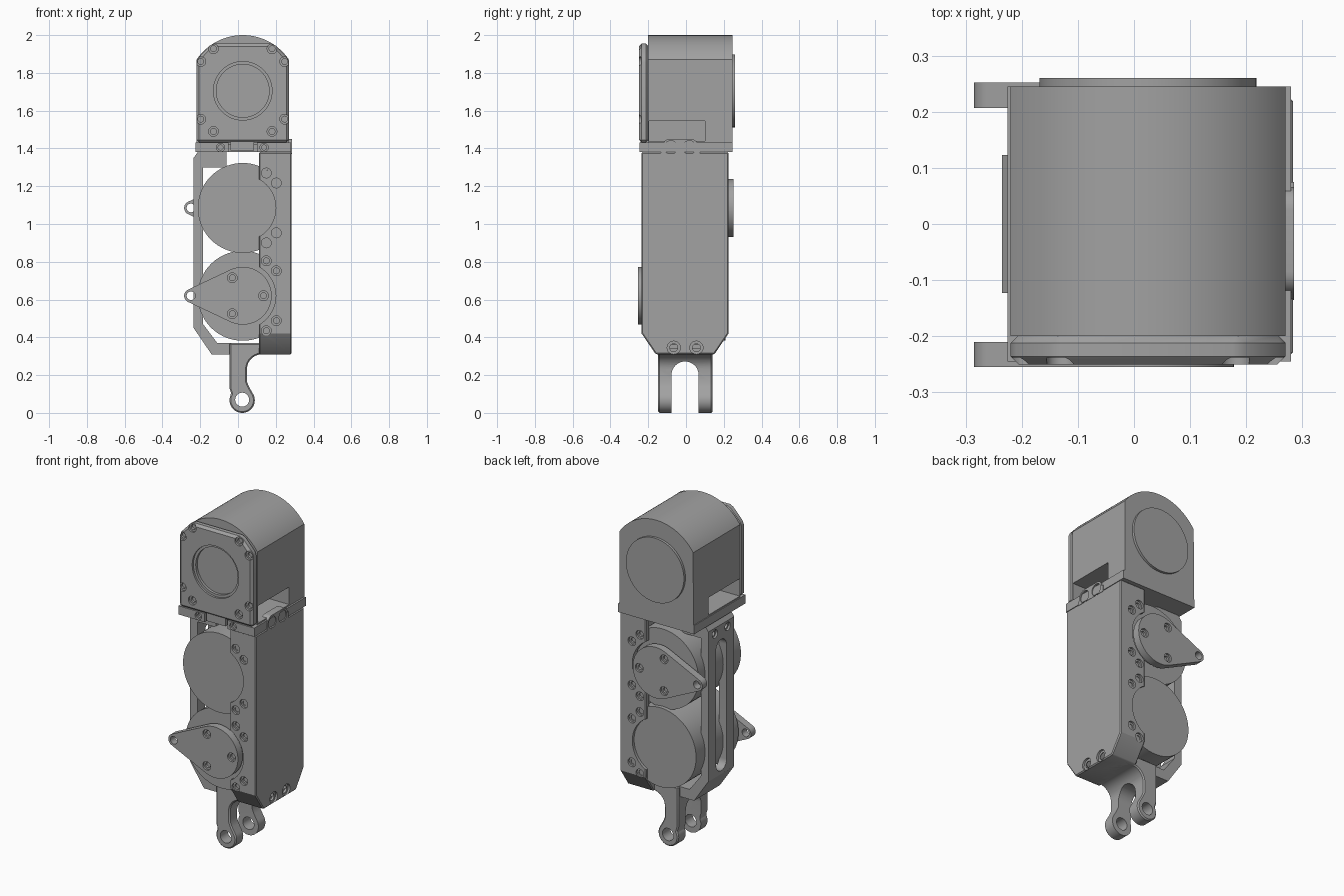
import bpy, bmesh, math
from math import pi, cos, sin, acos
from mathutils import Matrix, Vector

if "Cube" in bpy.data.objects:
    bpy.data.objects.remove(bpy.data.objects["Cube"])

grey = bpy.data.materials.new("machined_grey")
grey.use_nodes = True
COLOUR = (0.36, 0.36, 0.36, 1)
grey.diffuse_color = COLOUR
grey.node_tree.nodes["Principled BSDF"].inputs["Base Color"].default_value = COLOUR

CX = 0.025                       # axis of head, motors and fork
Z_HEAD, Z_UP, Z_LOW = 1.705, 1.085, 0.62


def place(axis, u, v, w):
    return {"x": (w, u, v), "y": (u, w, v), "z": (u, v, w)}[axis]


def make(name, bm):
    bmesh.ops.recalc_face_normals(bm, faces=bm.faces)
    mesh = bpy.data.meshes.new(name)
    bm.to_mesh(mesh)
    bm.free()
    mesh.materials.append(grey)
    obj = bpy.data.objects.new(name, mesh)
    bpy.context.collection.objects.link(obj)
    return obj


def arc(u, v, r, start, end, n=24):
    return [(u + r * cos(start + (end - start) * i / n),
             v + r * sin(start + (end - start) * i / n)) for i in range(n + 1)]


def circle(u, v, r, n=48):
    return arc(u, v, r, 0, 2 * pi, n)[:-1]


def prism(name, pts, axis, a, b):
    bm = bmesh.new()
    ends = [[bm.verts.new(place(axis, u, v, w)) for u, v in pts] for w in (a, b)]
    for end in ends:
        bm.faces.new(end)
    for i in range(len(pts)):
        j = (i + 1) % len(pts)
        bm.faces.new((ends[0][i], ends[0][j], ends[1][j], ends[1][i]))
    return make(name, bm)


def rect(u0, u1, v0, v1):
    return [(u0, v0), (u1, v0), (u1, v1), (u0, v1)]


def apply(obj):
    bpy.context.view_layer.update()
    dg = bpy.context.evaluated_depsgraph_get()
    mesh = bpy.data.meshes.new_from_object(obj.evaluated_get(dg))
    obj.modifiers.clear()
    obj.data = mesh


def chamfer(obj, width):
    mod = obj.modifiers.new("chamfer", "BEVEL")
    mod.width, mod.segments, mod.limit_method = width, 1, "ANGLE"
    mod.angle_limit = math.radians(40)
    apply(obj)


def cut(obj, *cutters):
    for cutter in cutters:
        cutter.hide_render = True
        mod = obj.modifiers.new("cut", "BOOLEAN")
        mod.operation, mod.solver, mod.object = "DIFFERENCE", "EXACT", cutter
        apply(obj)
        bpy.data.objects.remove(cutter)


def screws(obj, axis, surface, inward, centres, r=0.026):
    """Sink stepped screw recesses into a surface."""
    steps = [(r, -0.02), (r, 0.012), (r * 0.6, 0.012), (r * 0.6, 0.025)]
    bm = bmesh.new()
    n = 20
    for u, v in centres:
        rings = [[bm.verts.new(place(axis, p, q, surface + inward * d))
                  for p, q in circle(u, v, rad, n)] for rad, d in steps]
        bm.faces.new(rings[0])
        bm.faces.new(rings[-1])
        for lo, hi in zip(rings, rings[1:]):
            for i in range(n):
                j = (i + 1) % n
                bm.faces.new((lo[i], lo[j], hi[j], hi[i]))
    cut(obj, make("screw_cutter", bm))


# Head housing with arched top and side pockets
HEAD_L, HEAD_R = -0.22, 0.27
a0 = math.atan2(0.165, 0.245)
head = prism("head_housing", [(HEAD_L, 1.42), (HEAD_R, 1.42)]
             + arc(CX, Z_HEAD, 0.295, a0, pi - a0, 40), "y", -0.2, 0.245)
for name, a, b in (("right", 0.14, 0.4), ("left", -0.4, -0.09)):
    cut(head, prism(name, rect(-0.2 + 0.003, 0.1, 1.44, 1.545), "x", a, b))

# Head base with the front notch
base = prism("head_base", rect(-0.225, 0.28, -0.245, 0.245), "z", 1.38, 1.432)
cut(base, prism("notch", rect(-0.05, 0.1, -0.3, -0.17), "z", 1.3, 1.5))
screws(base, "y", -0.245, 1, [(-0.093, 1.405), (0.138, 1.405)], 0.022)

# Front cover: clipped corners, recessed window, screws
cover = prism("front_cover", [(HEAD_L, 1.432), (HEAD_R, 1.432), (HEAD_R, 1.87), (0.19, 1.955),
                              (-0.14, 1.955), (HEAD_L, 1.87)], "y", -0.25, -0.198)
chamfer(cover, 0.014)
cut(cover, prism("window", circle(CX, Z_HEAD, 0.155, 64), "y", -0.3, -0.222))
screws(cover, "y", -0.25, 1, [(CX + s * dx, z) for s in (-1, 1) for dx, z in
                              ((0.222, 1.86), (0.155, 1.928), (0.222, 1.555), (0.155, 1.49))])
ring = prism("window_ring", circle(CX, Z_HEAD, 0.155, 64), "y", -0.238, -0.22)
cut(ring, prism("ring_hole", circle(CX, Z_HEAD, 0.14, 64), "y", -0.3, 0))
prism("cover_tab", rect(-0.04, 0.085, 1.39, 1.46), "y", -0.242, -0.17)
prism("back_cap", circle(CX, Z_HEAD, 0.193, 64), "y", 0.24, 0.26)

# Side channel: outer wall with front and back flanges
def channel_profile(t, top):
    y0, y1 = -0.235 + t, 0.225 - t
    return [(y0, top), (y0, 0.42 + t * 0.4), (-0.16 + t * 0.6, 0.31 + t),
            (0.15 - t * 0.6, 0.31 + t), (y1, 0.42 + t * 0.4), (y1, top)]

channel = prism("side_channel", channel_profile(0, 1.38), "x", 0.11, 0.283)
chamfer(channel, 0.006)
cut(channel, prism("hollow", channel_profile(0.03, 1.6), "x", 0, 0.266),
    *[prism("clearance", circle(CX, z, 0.175, 64), "y", -0.5, 0.5) for z in (Z_UP, Z_LOW)])
flange_screws = [(0.15 + dx, z + s * dz) for z in (Z_UP, Z_LOW) for s in (-1, 1)
                 for dx, dz in ((0, 0.185), (0.053, 0.132))]
screws(channel, "y", -0.235, 1, flange_screws)
screws(channel, "y", 0.225, -1, flange_screws)
screws(channel, "x", 0.283, -1, [(-0.065, 0.345), (0.055, 0.345)], 0.035)

# Wall tab holding the head
tab = prism("wall_tab", [(-0.135, 1.37), (0.075, 1.37), (0.075, 1.41)]
            + arc(0.025, 1.41, 0.04, 0, pi / 2, 8)
            + arc(-0.085, 1.41, 0.04, pi / 2, pi, 8), "x", 0.24, 0.285)
screws(tab, "x", 0.285, -1, [(-0.08, 1.405), (0.018, 1.405)], 0.036)

# Slotted inner bracket
bracket = prism("slotted_bracket", [
    (-0.235, 0.45), (-0.14, 0.31), (0, 0.31), (0, 0.37), (-0.11, 0.37), (-0.185, 0.47),
    (-0.185, 1.3), (-0.06, 1.3), (-0.06, 1.385), (-0.21, 1.385), (-0.235, 1.35)],
    "y", -0.123, 0.123)
cut(bracket, prism("slot", arc(0, 1.21, 0.05, 0, pi, 12) + arc(0, 0.52, 0.05, pi, 2 * pi, 12),
                   "x", -0.4, -0.1))
screws(bracket, "x", -0.235, 1, [(-0.06, 1.315), (0.06, 1.315)], 0.025)

# Motors
prism("upper_motor", circle(CX, Z_UP, 0.238, 72), "y", -0.218, 0.185)
prism("lower_motor", circle(CX, Z_LOW, 0.238, 72), "y", -0.195, 0.208)

# Output horns with linkage eyes
def horn(name, z, y_out, y_in):
    r1, r2, d = 0.153, 0.036, 0.274
    t = acos((r1 - r2) / d)
    side = 1 if y_in > y_out else -1
    body = prism(name, arc(CX, z, r1, pi + t, 3 * pi - t, 48)
                 + arc(CX - d, z, r2, pi - t, pi + t, 16), "y", y_out, y_in)
    cut(body, prism("eye", circle(CX - d, z, 0.023, 24), "y", -1, 1))
    screws(body, "y", y_out, side, [(CX + 0.11 * cos(a), z + 0.11 * sin(a))
                                    for a in (0, 2 * pi / 3, 4 * pi / 3)])
    prism(name + "_hub", circle(CX, z, 0.135), "y", y_in - side * 0.01, y_in + side * 0.04)

horn("front_horn", Z_LOW, -0.255, -0.21)
horn("back_horn", Z_UP, 0.252, 0.207)

# Foot fork: flared stem, eyes, arched gap between prongs
fork = prism("foot_fork", [(-0.045, 0.37), (-0.045, 0.13)]
             + arc(CX - 0.003, 0.067, 0.067, pi * 0.83, pi * 2.17, 32)
             + [(0.06, 0.135), (0.047, 0.165)]
             + arc(0.127, 0.23, 0.08, pi, pi / 2, 10)
             + [(0.23, 0.31), (0.23, 0.37)], "y", -0.147, 0.14)
chamfer(fork, 0.007)
cut(fork, prism("arch", [(-0.077, -0.1), (0.067, -0.1)] + arc(-0.005, 0.2, 0.072, 0, pi, 24),
                "x", -0.5, 0.5),
    prism("pin_hole", circle(CX - 0.003, 0.07, 0.037, 32), "y", -0.5, 0.5))

# Smooth rounded surfaces, crisp edges
for obj in bpy.context.collection.objects:
    obj.select_set(obj.type == "MESH")
    if obj.type == "MESH":
        bpy.context.view_layer.objects.active = obj
bpy.ops.object.shade_smooth_by_angle(angle=math.radians(30))
